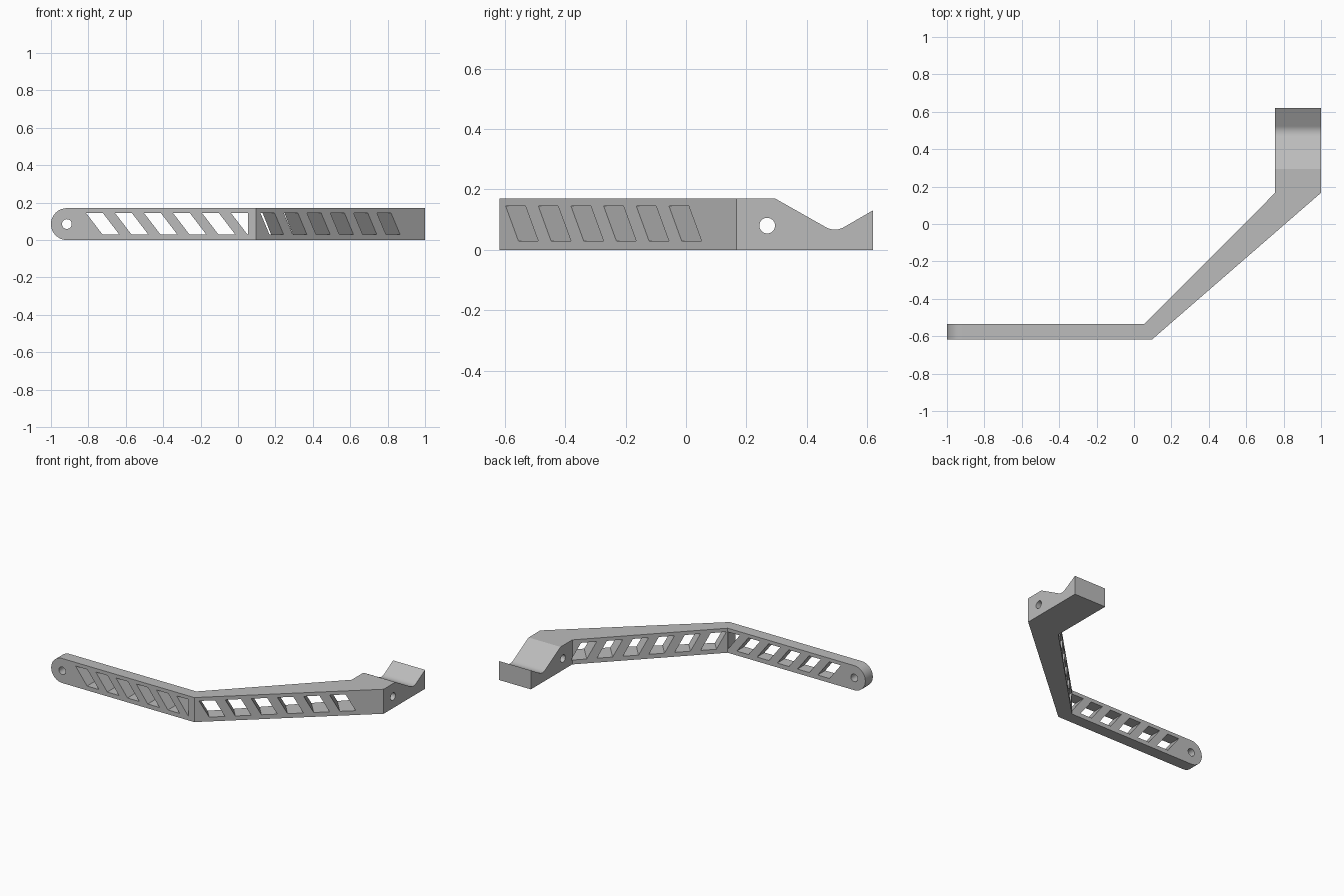
import bpy, bmesh, math
from mathutils import Vector

cube = bpy.data.objects.get("Cube")
if cube:
    bpy.data.objects.remove(cube, do_unlink=True)

HEIGHT = 0.17
FRONT, BACK = -0.617, 0.62
X, Y, Z = Vector((1, 0, 0)), Vector((0, 1, 0)), Vector((0, 0, 1))


def prism(name, profile, origin, u, v, depth):
    """Extrude a flat profile, given in the u and v axes, along depth."""
    bm = bmesh.new()
    face = bm.faces.new([bm.verts.new(origin + u * a + v * b) for a, b in profile])
    out = bmesh.ops.extrude_face_region(bm, geom=[face])
    moved = [g for g in out["geom"] if isinstance(g, bmesh.types.BMVert)]
    bmesh.ops.translate(bm, verts=moved, vec=depth)
    bmesh.ops.recalc_face_normals(bm, faces=bm.faces)
    mesh = bpy.data.meshes.new(name)
    bm.to_mesh(mesh)
    bm.free()
    obj = bpy.data.objects.new(name, mesh)
    bpy.context.collection.objects.link(obj)
    return obj


def arc(cx, cy, r, start, end, steps):
    angles = [math.radians(start + (end - start) * i / steps) for i in range(steps + 1)]
    return [(cx + r * math.cos(a), cy + r * math.sin(a)) for a in angles]


def cut(target, *shape):
    """Subtract a prism from the target and discard the cutter."""
    tool = prism("cutter", *shape)
    tool.hide_render = True
    mod = target.modifiers.new("cut", "BOOLEAN")
    mod.operation, mod.solver, mod.object = "DIFFERENCE", "EXACT", tool
    bpy.context.view_layer.objects.active = target
    bpy.ops.object.modifier_apply(modifier=mod.name)
    bpy.data.objects.remove(tool, do_unlink=True)


def slots(target, start, step, width, lean, origin, u, depth, limit=9):
    """Six leaning windows along an arm, clipped at a limit."""
    low, high = 0.03, 0.145
    for i in range(6):
        a = start + i * step
        if a + width + lean > limit:
            shape = [(a, high), (limit, high), (limit, low), (a + lean, low)]
        else:
            shape = [(a, high), (a + width, high), (a + width + lean, low), (a + lean, low)]
        cut(target, shape, origin, u, Z, depth)


# Bent arm with its thick end pad
bend, elbow = Vector((0.097, FRONT, 0)), Vector((1, 0.167, 0))
plan = [(-1, FRONT), bend.xy, elbow.xy, (1, BACK), (0.755, BACK),
        (0.755, 0.167), (0.055, -0.535), (-1, -0.535)]
arm = prism("bent_arm", plan, Vector(), X, Y, Z * HEIGHT)

# Rounded tip and its pivot hole
r = HEIGHT / 2
near, through = Vector((0, -0.7, 0)), Y * 0.2
tip = arc(r - 1, r, r, 90, 270, 32)
cut(arm, tip + [(r - 1, -0.1), (-1.1, -0.1), (-1.1, 0.3), (r - 1, 0.3)],
    near, X, Z, through)
cut(arm, arc(r - 1, r, 0.026, 0, 348.75, 31), near, X, Z, through)

# Cradle groove and cross hole in the pad
side = X * 0.7
slope = math.tan(math.radians(30))
groove = [(0.295, HEIGHT)] + arc(0.493, 0.127, 0.06, 240, 300, 12)
groove += [(0.72, 0.075 + 0.197 * slope), (0.72, 0.3), (0.295, 0.3)]
cut(arm, groove, side, Y, Z, X * 0.4)
cut(arm, arc(0.269, 0.08, 0.026, 0, 348.75, 31), side, Y, Z, X * 0.4)

# Windows in the straight arm, then in the diagonal arm
slots(arm, -0.813, 0.155, 0.09, 0.088, near, X, through, limit=0.053)
along = (elbow - bend).normalized()
inward = Z.cross(along)
slots(arm, 0.03, 0.165, 0.1, 0.064, bend - inward * 0.05, along, inward * 0.215)

# Single grey finish
grey = bpy.data.materials.new("plain_grey")
grey.use_nodes = True
color = (0.5, 0.5, 0.5, 1)
grey.diffuse_color = color
grey.node_tree.nodes["Principled BSDF"].inputs["Base Color"].default_value = color
arm.data.materials.clear()
arm.data.materials.append(grey)
for poly in arm.data.polygons:
    poly.material_index = 0

bpy.ops.object.select_all(action="DESELECT")
arm.select_set(True)
bpy.context.view_layer.objects.active = arm
bpy.ops.object.shade_smooth_by_angle(angle=math.radians(25))
